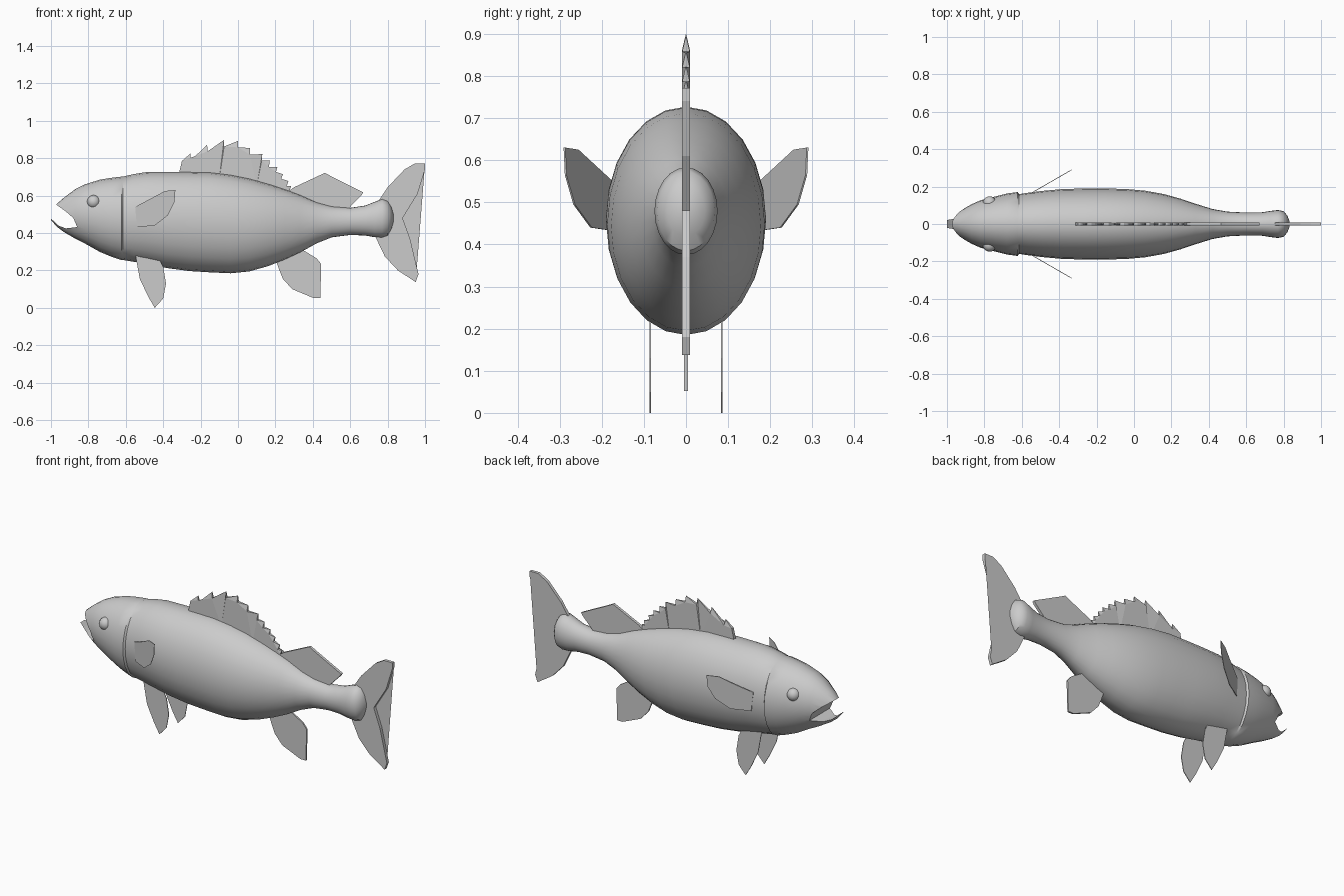
import bpy, bmesh, math
from mathutils import Vector

cube = bpy.data.objects.get("Cube")
if cube:
    bpy.data.objects.remove(cube, do_unlink=True)

grey = bpy.data.materials.new("plain grey")
grey.use_nodes = True
colour = (0.6, 0.6, 0.6, 1)
grey.diffuse_color = colour
grey.node_tree.nodes["Principled BSDF"].inputs["Base Color"].default_value = colour


def finish(bm, name, angle=None):
    """Turn a bmesh into a named object with consistent normals."""
    bmesh.ops.recalc_face_normals(bm, faces=bm.faces)
    mesh = bpy.data.meshes.new(name)
    bm.to_mesh(mesh)
    bm.free()
    mesh.materials.append(grey)
    obj = bpy.data.objects.new(name, mesh)
    bpy.context.collection.objects.link(obj)
    if angle:
        smooth(obj, angle)
    return obj


def select(obj):
    bpy.ops.object.select_all(action='DESELECT')
    obj.select_set(True)
    bpy.context.view_layer.objects.active = obj


def smooth(obj, angle):
    select(obj)
    bpy.ops.object.shade_smooth_by_angle(angle=math.radians(angle))


def loft(name, stations, sides=24):
    """Skin elliptical rings given as (x, top z, bottom z, half width)."""
    bm = bmesh.new()
    rings = []
    for x, top, bottom, half in stations:
        middle, height = (top + bottom) / 2, (top - bottom) / 2
        turns = [math.tau * i / sides for i in range(sides)]
        rings.append([bm.verts.new((x, half * math.sin(a), middle + height * math.cos(a)))
                      for a in turns])
    for a, b in zip(rings, rings[1:]):
        for i in range(sides):
            j = (i + 1) % sides
            bm.faces.new((a[i], a[j], b[j], b[i]))
    bm.faces.new(rings[0])
    bm.faces.new(rings[-1])
    return finish(bm, name)


def plate(name, outline, thickness, offset=0, slant=0, pinched=()):
    """Extrude an (x, z) outline across y; slant swings it away from the body."""
    bm = bmesh.new()
    start = outline[0][0]
    layers = []
    for side in (-1, 1):
        layers.append([])
        for i, (x, z) in enumerate(outline):
            depth = side * thickness / 2 * (0.1 if i in pinched else 1)
            layers[-1].append(bm.verts.new((x, offset + slant * (x - start) + depth, z)))
    near, far = layers
    bm.faces.new(near)
    bm.faces.new(far[::-1])
    count = len(outline)
    for i in range(count):
        j = (i + 1) % count
        bm.faces.new((near[i], far[i], far[j], near[j]))
    bmesh.ops.triangulate(bm, faces=[f for f in bm.faces if len(f.verts) > 4])
    return finish(bm, name)


# Body and head, from the jaw tip to the flared root of the tail
body = loft("body", [
    (-1.0, .50, .47, .025), (-.97, .555, .435, .042), (-.93, .59, .405, .07),
    (-.87, .635, .37, .105), (-.82, .66, .345, .127), (-.74, .685, .30, .148),
    (-.68, .695, .275, .163), (-.622, .702, .255, .171), (-.614, .702, .256, .160),
    (-.56, .715, .247, .168), (-.49, .726, .235, .177), (-.38, .727, .213, .187),
    (-.26, .727, .197, .19), (-.15, .725, .19, .19), (-.04, .712, .185, .187),
    (.06, .692, .195, .178), (.16, .664, .223, .16), (.25, .635, .258, .135),
    (.33, .605, .295, .108), (.42, .565, .345, .08), (.50, .543, .377, .066),
    (.60, .535, .39, .061), (.68, .547, .387, .062), (.73, .567, .378, .07),
    (.77, .583, .375, .075), (.80, .572, .385, .068), (.82, .54, .42, .045),
    (.832, .50, .46, .015)])

# Open mouth, cut out of the head
mouth = plate("mouth_cutter", [
    (-1.1, .64), (-.972, .552), (-.92, .515), (-.88, .48), (-.86, .432),
    (-.92, .425), (-.96, .44), (-1.005, .482), (-1.1, .50)], 0.5)
cut = body.modifiers.new("mouth", 'BOOLEAN')
cut.operation = 'DIFFERENCE'
cut.solver = 'EXACT'
cut.object = mouth
select(body)
bpy.ops.object.modifier_apply(modifier=cut.name)
bpy.data.objects.remove(mouth, do_unlink=True)
smooth(body, 40)

# Spiny dorsal fin: sharp tips with a notch behind each one
tips = [(-.255, .825), (-.165, .872), (-.075, .898), (0, .893), (.065, .855), (.13, .822),
        (.17, .787), (.21, .752), (.24, .715), (.27, .678), (.285, .65)]
crest = [(-.32, .70), (-.30, .785)]
pinched = []
for i, (x, z) in enumerate(tips):
    pinched.append(len(crest))
    crest.append((x, z))
    drop = 0.035 if i < 7 else 0.025
    crest.append((x + 0.004 - 0.0015 * i, z - drop))
crest += [(.28, .59), (.10, .65), (-.10, .69)]
plate("spiny_dorsal_fin", crest, 0.018, pinched=pinched)

# Remaining fins on the centre line
plate("soft_dorsal_fin", [
    (.25, .61), (.30, .645), (.465, .722), (.49, .708), (.67, .618), (.66, .602),
    (.58, .52), (.45, .52)], 0.016)
plate("anal_fin", [
    (.20, .26), (.22, .205), (.24, .155), (.29, .10), (.405, .052), (.44, .052),
    (.445, .235), (.42, .265), (.33, .32)], 0.009)
plate("tail_fin", [
    (.73, .54), (.80, .645), (.89, .74), (.945, .772), (1.0, .772), (1.0, .74),
    (.96, .61), (.88, .48), (.92, .37), (.965, .18), (.95, .138), (.855, .20),
    (.785, .275), (.73, .39)], 0.018)

# Paired fins and eyes
pectoral = [(-.55, .54), (-.47, .58), (-.39, .625), (-.335, .63), (-.34, .565),
            (-.375, .495), (-.445, .44), (-.54, .432)]
pelvic = [(-.55, .29), (-.525, .155), (-.48, .06), (-.445, 0), (-.40, .05),
          (-.385, .13), (-.40, .22), (-.42, .26)]
for side, word in ((1, "left"), (-1, "right")):
    plate("pectoral_fin_" + word, pectoral, 0.004, side * 0.165, side * 0.575)
    plate("pelvic_fin_" + word, pelvic, 0.004, side * 0.085)
    bm = bmesh.new()
    bmesh.ops.create_uvsphere(bm, u_segments=16, v_segments=10, radius=0.036)
    bmesh.ops.translate(bm, verts=bm.verts, vec=Vector((-.772, side * 0.112, .567)))
    finish(bm, "eye_" + word, 60)
